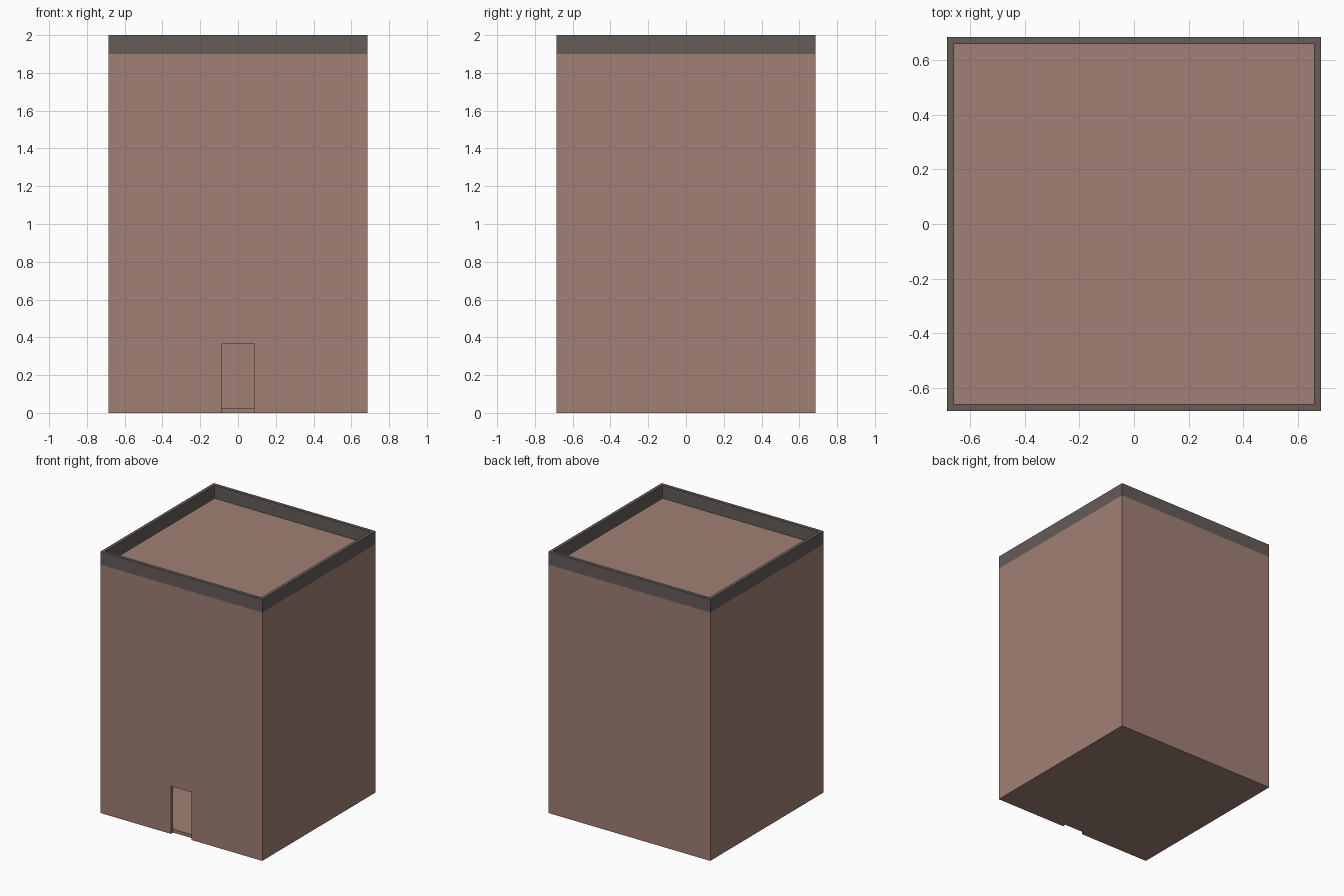
import bpy, bmesh

if "Cube" in bpy.data.objects:
    bpy.data.objects.remove(bpy.data.objects["Cube"])

HALF, INNER = 0.685, 0.66      # outer and inner half widths
ROOF, TOP = 1.90, 2.0          # roof height and parapet top
SLAB = 0.025                   # floor and roof thickness


def material(name, rgb):
    m = bpy.data.materials.new(name)
    m.diffuse_color = (*rgb, 1)
    m.use_nodes = True
    m.node_tree.nodes["Principled BSDF"].inputs["Base Color"].default_value = m.diffuse_color
    return m


def box(name, lo, hi, mat=None):
    bm = bmesh.new()
    bmesh.ops.create_cube(bm, size=1)
    for v in bm.verts:
        v.co = [l + (c + 0.5) * (h - l) for l, c, h in zip(lo, v.co, hi)]
    me = bpy.data.meshes.new(name)
    bm.to_mesh(me)
    bm.free()
    ob = bpy.data.objects.new(name, me)
    bpy.context.collection.objects.link(ob)
    if mat:
        me.materials.append(mat)
    return ob


def cut(target, cutter):
    """Subtract the cutter, then remove it."""
    mod = target.modifiers.new("cut", 'BOOLEAN')
    mod.operation, mod.solver, mod.object = 'DIFFERENCE', 'EXACT', cutter
    bpy.context.view_layer.objects.active = target
    bpy.ops.object.modifier_apply(modifier=mod.name)
    bpy.data.objects.remove(cutter, do_unlink=True)


brick = material("dusty_brick", (0.352, 0.216, 0.178))
stone = material("dark_stone", (0.130, 0.107, 0.098))

# Hollow tower with floor and roof slabs
tower = box("tower_walls", (-HALF, -HALF, 0), (HALF, HALF, ROOF), brick)
cut(tower, box("room_cutter", (-INNER, -INNER, SLAB), (INNER, INNER, ROOF - SLAB), brick))

# Open doorway through the front wall, down to the ground
cut(tower, box("door_cutter", (-0.088, -0.8, -0.1), (0.088, -INNER + 0.001, 0.365), brick))

# Parapet ring around the roof
parapet = box("parapet", (-HALF, -HALF, ROOF), (HALF, HALF, TOP), stone)
cut(parapet, box("parapet_cutter", (-INNER, -INNER, ROOF - 0.1), (INNER, INNER, TOP + 0.1), stone))
